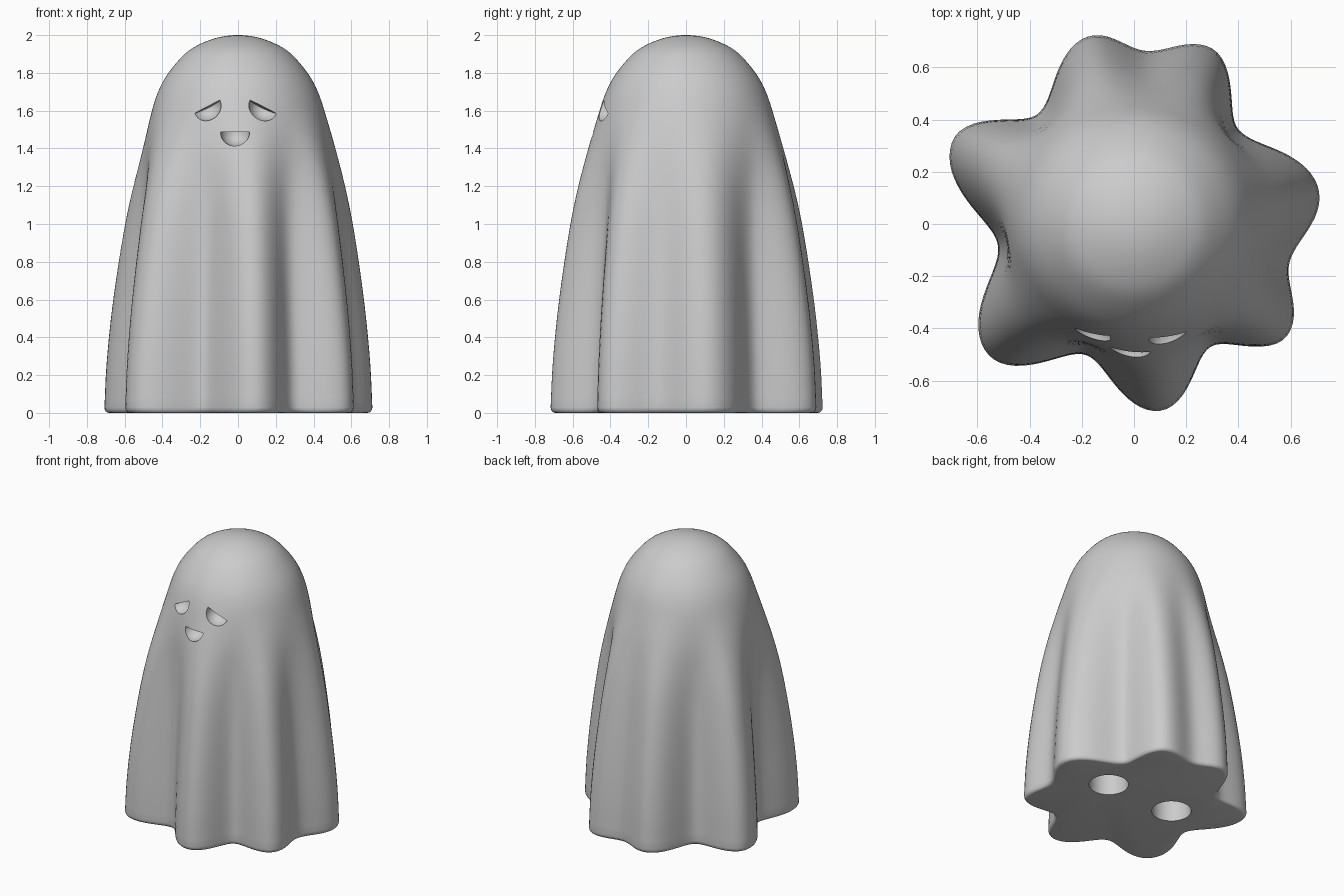
import bpy, bmesh, math
from mathutils import Vector, Matrix, Euler

cube = bpy.data.objects.get("Cube")
if cube:
    bpy.data.objects.remove(cube, do_unlink=True)

# One plain grey for the whole figure
grey = bpy.data.materials.new("light_grey")
grey.use_nodes = True
grey.diffuse_color = (0.6, 0.6, 0.6, 1)
grey.node_tree.nodes["Principled BSDF"].inputs["Base Color"].default_value = (0.6, 0.6, 0.6, 1)

# Hem outline: alternating fold tips and valleys as (angle, radius)
HEM = [(10, .72), (42, .54), (67, .737), (86, .665), (103, .74), (131, .56), (155, .765),
       (189, .528), (222, .75), (250, .535), (278, .723), (302, .555), (324, .727), (346, .614)]
# Cloth profile: core radius, fold strength, height
PROFILE = [(.535, 1, .03), (.53, .97, .25), (.52, .9, .5), (.51, .78, .75), (.5, .62, 1),
           (.495, .42, 1.2), (.488, .17, 1.4), (.462, .03, 1.57), (.423, 0, 1.7),
           (.368, 0, 1.8), (.282, 0, 1.9), (.2, 0, 1.953), (.1, 0, 1.989), (0, 0, 2)]
CORE = .535
COLUMNS = 180
STEPS = 4


def hem_radius(angle):
    """Cosine blend between neighbouring tips and valleys."""
    for i, (a0, r0) in enumerate(HEM):
        a1, r1 = HEM[(i + 1) % len(HEM)]
        span = (a1 - a0) % 360
        t = ((angle - a0) % 360) / span
        if t < 1:
            return r0 + (r1 - r0) * (1 - math.cos(math.pi * t)) / 2


def smooth_path(points):
    """Catmull-Rom through the profile points."""
    pts = [Vector(p) for p in points]
    pts = [2 * pts[0] - pts[1]] + pts + [Vector((-.1, 0, pts[-2].z))]
    path = []
    for a, b, c, d in zip(pts, pts[1:], pts[2:], pts[3:]):
        for k in range(STEPS):
            t = k / STEPS
            path.append(b + (c - a) * t / 2 + (2 * a - 5 * b + 4 * c - d) * t * t / 2
                        + (3 * b - a - 3 * c + d) * t ** 3 / 2)
    return path


def make_object(name, bm):
    bmesh.ops.recalc_face_normals(bm, faces=bm.faces)
    mesh = bpy.data.meshes.new(name)
    bm.to_mesh(mesh)
    bm.free()
    mesh.materials.append(grey)
    ob = bpy.data.objects.new(name, mesh)
    bpy.context.collection.objects.link(ob)
    return ob


# Draped sheet body with a rounded hem
bm = bmesh.new()
angles = [360 * i / COLUMNS for i in range(COLUMNS)]
radii = [hem_radius(a) for a in angles]
rows = []
for k in range(4):
    turn = math.pi / 2 * k / 4
    rows.append((CORE - .025 * (1 - math.sin(turn)), 1, .03 * (1 - math.cos(turn))))
rows += [tuple(p) for p in smooth_path(PROFILE)]
rings = []
for core, fold, z in rows:
    ring = []
    for a, hem in zip(angles, radii):
        r = core + fold * (hem - CORE)
        ring.append(bm.verts.new((r * math.cos(math.radians(a)), r * math.sin(math.radians(a)), z)))
    rings.append(ring)
for low, high in zip(rings, rings[1:]):
    for i in range(COLUMNS):
        j = (i + 1) % COLUMNS
        bm.faces.new((low[i], low[j], high[j], high[i]))
apex = bm.verts.new((0, 0, 2))
for i in range(COLUMNS):
    bm.faces.new((rings[-1][i], rings[-1][(i + 1) % COLUMNS], apex))
bm.faces.new(rings[0][::-1])
body = make_object("ghost_sheet", bm)


def half_scoop(name, location, size, rotation=(0, 0, 0)):
    """Lower half of an ellipsoid, flat side up."""
    bm = bmesh.new()
    bmesh.ops.create_uvsphere(bm, u_segments=48, v_segments=24, radius=1)
    geom = bm.verts[:] + bm.edges[:] + bm.faces[:]
    cut = bmesh.ops.bisect_plane(bm, geom=geom, dist=1e-5, plane_co=(0, 0, 0),
                                 plane_no=(0, 0, 1), clear_outer=True)
    rim = [e for e in bm.edges if e.is_boundary]
    bmesh.ops.contextual_create(bm, geom=rim)
    turn = Euler([math.radians(a) for a in rotation]).to_matrix().to_4x4()
    bm.transform(Matrix.Translation(location) @ turn @ Matrix.Diagonal((*size, 1)))
    return make_object(name, bm)


def socket(name, x, y):
    """Round hole going up into the base."""
    bm = bmesh.new()
    bmesh.ops.create_cone(bm, cap_ends=True, segments=48, radius1=.13, radius2=.13, depth=1,
                          matrix=Matrix.Translation((x, y, 0)))
    return make_object(name, bm)


# Sad eyes, open mouth and the two base holes
cutters = [half_scoop("mouth_cutter", (-.016, -.49, 1.488), (.078, .09, .076))]
for side, label in ((-1, "right"), (1, "left")):
    cutters.append(half_scoop(label + "_eye_cutter", (-.016 + side * .154, -.445, 1.622),
                              (.081, .09, .075), (0, side * 27, side * 17)))
    cutters.append(socket(label + "_hole_cutter", .015 + side * .27, .08))

bpy.ops.object.select_all(action='DESELECT')
bpy.context.view_layer.objects.active = body
body.select_set(True)
for cutter in cutters:
    cutter.hide_render = True
    mod = body.modifiers.new("cut", 'BOOLEAN')
    mod.operation = 'DIFFERENCE'
    mod.solver = 'EXACT'
    mod.object = cutter
    bpy.ops.object.modifier_apply(modifier=mod.name)
    bpy.data.objects.remove(cutter, do_unlink=True)

bpy.ops.object.shade_smooth_by_angle(angle=math.radians(35))
